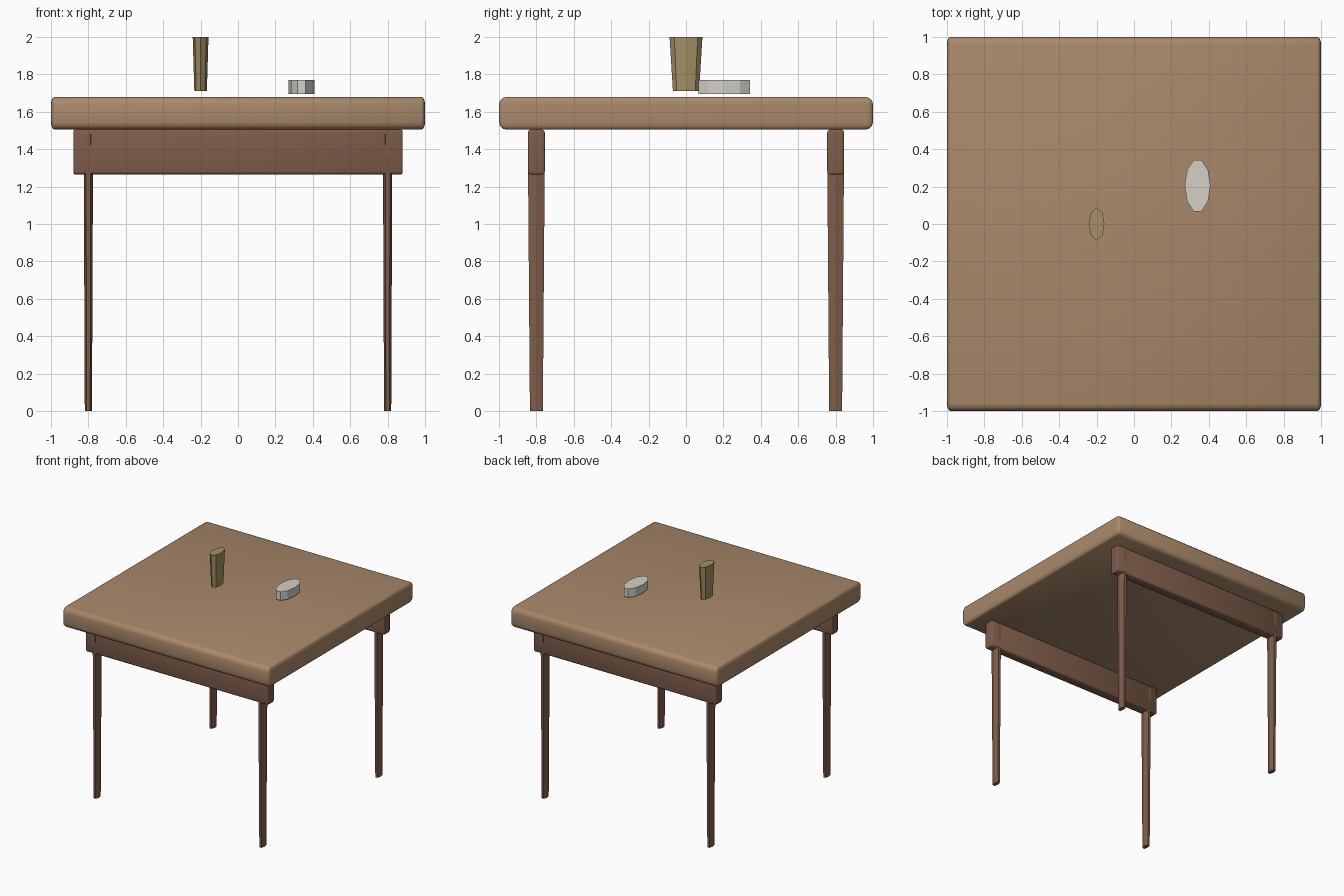
import bpy, bmesh, math
from mathutils import Matrix

if "Cube" in bpy.data.objects:
    bpy.data.objects.remove(bpy.data.objects["Cube"])

SQ = 0.48  # sideways squash shared by every part


def material(name, rgb):
    m = bpy.data.materials.new(name)
    m.diffuse_color = (*rgb, 1)
    m.use_nodes = True
    m.node_tree.nodes["Principled BSDF"].inputs["Base Color"].default_value = m.diffuse_color
    return m


TOP = material("light_wood", (0.40, 0.25, 0.145))
FRAME = material("dark_wood", (0.21, 0.11, 0.068))
CUP = material("tan", (0.37, 0.28, 0.13))
DISH = material("off_white", (0.65, 0.63, 0.56))


def finish(bm, name, mat):
    bmesh.ops.recalc_face_normals(bm, faces=bm.faces)
    me = bpy.data.meshes.new(name)
    bm.to_mesh(me)
    bm.free()
    me.materials.append(mat)
    ob = bpy.data.objects.new(name, me)
    bpy.context.collection.objects.link(ob)
    return ob


def rounded_box(name, center, size, bevel, mat):
    # bevel first, then squash so the bevel is narrower along x
    bm = bmesh.new()
    bmesh.ops.create_cube(bm, size=1)
    bmesh.ops.scale(bm, vec=(size[0] / SQ, size[1], size[2]), verts=bm.verts)
    bmesh.ops.bevel(bm, geom=bm.edges[:], offset=bevel, segments=3,
                    profile=0.5, affect='EDGES')
    bmesh.ops.scale(bm, vec=(SQ, 1, 1), verts=bm.verts)
    bmesh.ops.translate(bm, vec=center, verts=bm.verts)
    ob = finish(bm, name, mat)
    bpy.ops.object.select_all(action='DESELECT')
    ob.select_set(True)
    bpy.context.view_layer.objects.active = ob
    bpy.ops.object.shade_smooth_by_angle(angle=math.radians(35))


def tapered(name, x, y, z0, z1, r0, r1, sides, mat):
    # squashed prism with one corner pointing along +y
    bm = bmesh.new()
    bmesh.ops.create_cone(bm, cap_ends=True, segments=sides, radius1=r0,
                          radius2=r1, depth=z1 - z0,
                          matrix=Matrix.Rotation(math.pi / 2 if sides % 4 else 0, 4, 'Z'))
    bmesh.ops.scale(bm, vec=(SQ, 1, 1), verts=bm.verts)
    bmesh.ops.translate(bm, vec=(x, y, (z0 + z1) / 2), verts=bm.verts)
    finish(bm, name, mat)


# table top
rounded_box("table_top", (0, 0, 1.592), (2, 2, 0.175), 0.04, TOP)

# front and back rails with their legs
for side, y in (("front", -0.8), ("back", 0.8)):
    rounded_box(side + "_rail", (0, y, 1.385), (1.76, 0.09, 0.24), 0.016, FRAME)
    for hand, x in (("left", -0.8), ("right", 0.8)):
        tapered(f"{side}_{hand}_leg", x, y, 0, 1.48, 0.04, 0.053, 6, FRAME)

# objects on the table
tapered("cup", -0.2, 0, 1.71, 2.0, 0.07, 0.088, 8, CUP)
tapered("dish", 0.34, 0.205, 1.695, 1.77, 0.144, 0.144, 10, DISH)
